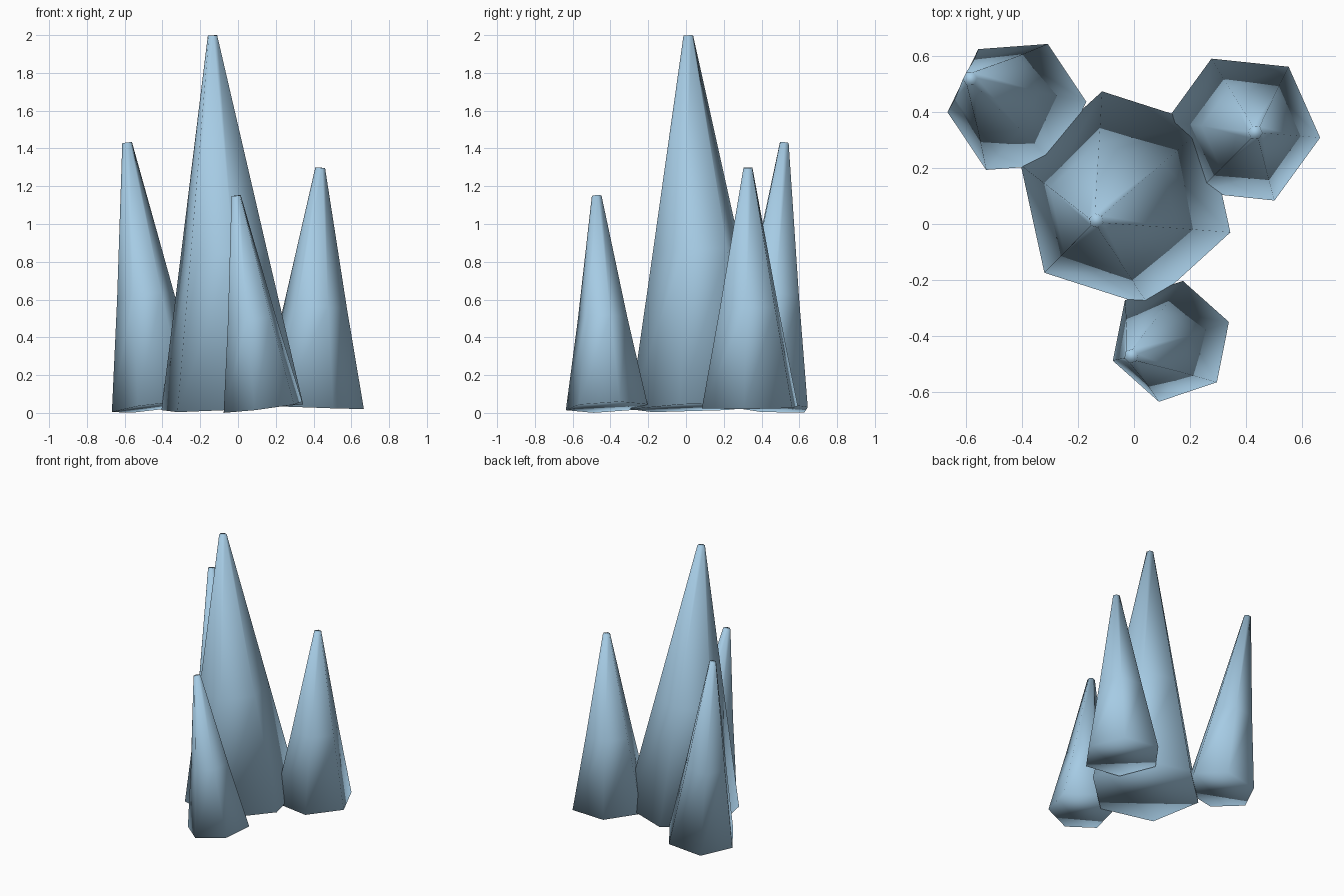
import bpy, bmesh, math
from mathutils import Vector, Matrix

if "Cube" in bpy.data.objects:
    bpy.data.objects.remove(bpy.data.objects["Cube"])

SIDES = 6

ice = bpy.data.materials.new("pale_ice_blue")
ice.diffuse_color = (0.38, 0.60, 0.78, 1.0)
ice.use_nodes = True
ice.node_tree.nodes["Principled BSDF"].inputs["Base Color"].default_value = ice.diffuse_color


def spike(name, base, tip, radius, angle, tip_radius=0.026):
    """Leaning six-sided crystal: rings perpendicular to its axis, capped at both ends."""
    base, tip = Vector(base), Vector(tip)
    axis = tip - base
    tilt = Vector((0, 0, 1)).rotation_difference(axis).to_matrix()
    bm = bmesh.new()
    rings = []
    for t, r in ((0.0, radius), (0.42, radius * 0.605), (1.0, tip_radius)):
        ring = []
        for i in range(SIDES):
            a = math.radians(angle) + i * math.tau / SIDES
            ring.append(bm.verts.new(base + axis * t + tilt @ Vector((r * math.cos(a), r * math.sin(a), 0))))
        rings.append(ring)
    for low, high in zip(rings, rings[1:]):
        for i in range(SIDES):
            j = (i + 1) % SIDES
            bm.faces.new((low[i], low[j], high[j], high[i]))
    bm.faces.new(rings[0][::-1])
    bm.faces.new(rings[-1])
    for f in bm.faces:
        f.smooth = True
    mesh = bpy.data.meshes.new(name)
    bm.to_mesh(mesh)
    bm.free()
    mesh.materials.append(ice)
    obj = bpy.data.objects.new(name, mesh)
    bpy.context.collection.objects.link(obj)


# Tall central crystal and three smaller ones around it
spike("main_crystal", (-0.03, 0.09, 0.03), (-0.135, 0.012, 1.998), 0.394, -17.7)
spike("right_crystal", (0.39, 0.338, 0.03), (0.435, 0.328, 1.298), 0.278, -6)
spike("left_crystal", (-0.419, 0.419, 0.033), (-0.587, 0.52, 1.43), 0.251, 4)
spike("front_crystal", (0.132, -0.42, 0.03), (-0.01, -0.473, 1.15), 0.221, 18.5)
